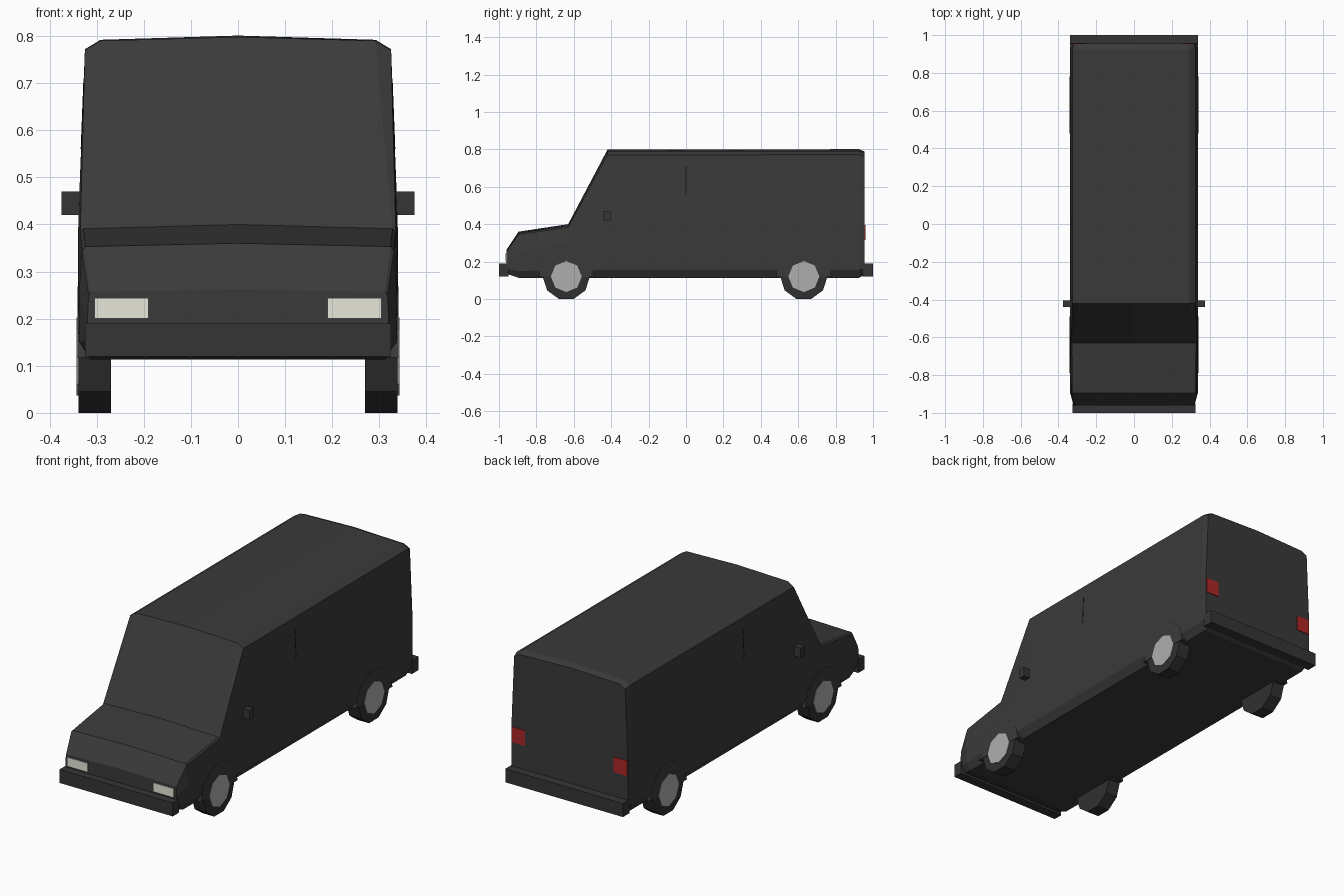
import bpy, bmesh, math
from mathutils import Matrix

if "Cube" in bpy.data.objects:
    bpy.data.objects.remove(bpy.data.objects["Cube"])


def material(name, r, g, b):
    m = bpy.data.materials.new(name)
    m.diffuse_color = (r, g, b, 1)
    m.use_nodes = True
    m.node_tree.nodes["Principled BSDF"].inputs["Base Color"].default_value = m.diffuse_color
    return m


BODY = material("charcoal_paint", 0.042, 0.042, 0.042)
TRIM = material("dark_trim", 0.036, 0.036, 0.036)
TYRE = material("tyre_rubber", 0.030, 0.030, 0.030)
HUB = material("wheel_grey", 0.42, 0.43, 0.42)
LAMP = material("headlight_white", 0.80, 0.80, 0.72)
RED = material("tail_light_red", 0.42, 0.02, 0.02)
SEAM = material("seam_black", 0.008, 0.008, 0.008)


def finish(name, bm, mat):
    bmesh.ops.recalc_face_normals(bm, faces=bm.faces)
    me = bpy.data.meshes.new(name)
    bm.to_mesh(me)
    bm.free()
    me.materials.append(mat)
    ob = bpy.data.objects.new(name, me)
    bpy.context.collection.objects.link(ob)
    return ob


def box(name, x, y, z, mat):
    bm = bmesh.new()
    size = [b - a for a, b in (x, y, z)]
    mid = [(a + b) / 2 for a, b in (x, y, z)]
    bmesh.ops.create_cube(bm, size=1, matrix=Matrix.Translation(mid) @ Matrix.Diagonal((*size, 1)))
    return finish(name, bm, mat)


def prism(name, outline, x0, x1, mat):
    """Extrude a (y, z) outline along x."""
    bm = bmesh.new()
    face = bm.faces.new([bm.verts.new((x0, y, z)) for y, z in outline])
    out = bmesh.ops.extrude_face_region(bm, geom=[face])["geom"]
    verts = [v for v in out if isinstance(v, bmesh.types.BMVert)]
    bmesh.ops.translate(bm, verts=verts, vec=(x1 - x0, 0, 0))
    return finish(name, bm, mat)


def polygon(y, z, r, n, start, sweep=360):
    steps = n if sweep == 360 else n + 1
    angles = [math.radians(start + sweep * i / n) for i in range(steps)]
    return [(y + r * math.cos(a), z + r * math.sin(a)) for a in angles]


def mirrored(ob):
    m = ob.modifiers.new("mirror", "MIRROR")
    m.use_axis[0] = True
    return ob


# Body: lofted half sections (x, z) from underside to roof centre
sections = [
    (-0.96, [(0.300, 0.135), (0.315, 0.16), (0.320, 0.20), (0.317, 0.25), (0.312, 0.257), (0, 0.263)]),
    (-0.895, [(0.312, 0.113), (0.336, 0.15), (0.338, 0.25), (0.331, 0.345), (0.324, 0.353), (0, 0.36)]),
    (-0.63, [(0.315, 0.113), (0.340, 0.155), (0.340, 0.30), (0.335, 0.383), (0.328, 0.391), (0, 0.40)]),
    (-0.42, [(0.315, 0.113), (0.340, 0.155), (0.339, 0.41), (0.325, 0.770), (0.292, 0.790), (0, 0.798)]),
    (0.925, [(0.315, 0.113), (0.340, 0.155), (0.339, 0.41), (0.325, 0.772), (0.292, 0.792), (0, 0.801)]),
    (0.955, [(0.310, 0.130), (0.335, 0.160), (0.334, 0.41), (0.319, 0.762), (0.288, 0.780), (0, 0.789)]),
]
bm = bmesh.new()
rings = []
for y, half in sections:
    loop = half + [(-x, z) for x, z in reversed(half[:-1])]
    rings.append([bm.verts.new((x, y, z)) for x, z in loop])
count = len(rings[0])
for a, b in zip(rings, rings[1:]):
    for i in range(count):
        j = (i + 1) % count
        bm.faces.new((a[i], a[j], b[j], b[i]))
bm.faces.new(rings[0])
bm.faces.new(rings[-1])
finish("van_body", bm, BODY)

# Bumpers
box("front_bumper", (-0.325, 0.325), (-1.0, -0.95), (0.12, 0.19), TRIM)
box("rear_bumper", (-0.338, 0.338), (0.945, 1.0), (0.12, 0.19), TRIM)

# Wheels, hubs and wheel arches
for end, y in (("front", -0.64), ("rear", 0.63)):
    mirrored(prism(end + "_tyre", polygon(y, 0.12, 0.1262, 10, 0), 0.27, 0.339, TYRE))
    mirrored(prism(end + "_hub", polygon(y, 0.12, 0.083, 8, 0), 0.33, 0.3425, HUB))
    mirrored(prism(end + "_arch", polygon(y, 0.118, 0.15, 6, 0, 180), 0.275, 0.3412, BODY))

# Lamps
mirrored(box("headlight", (0.19, 0.305), (-0.964, -0.956), (0.20, 0.244), LAMP))
mirrored(box("tail_light", (0.255, 0.332), (0.95, 0.959), (0.315, 0.395), RED))

# Side mirrors and door seams
mirrored(box("side_mirror", (0.325, 0.375), (-0.44, -0.405), (0.42, 0.47), TRIM))
seam = box("door_seam", (0.326, 0.334), (-0.003, 0.003), (0.56, 0.71), SEAM)
for v in seam.data.vertices:
    v.co.x -= (v.co.z - 0.56) * 0.039
mirrored(seam)
